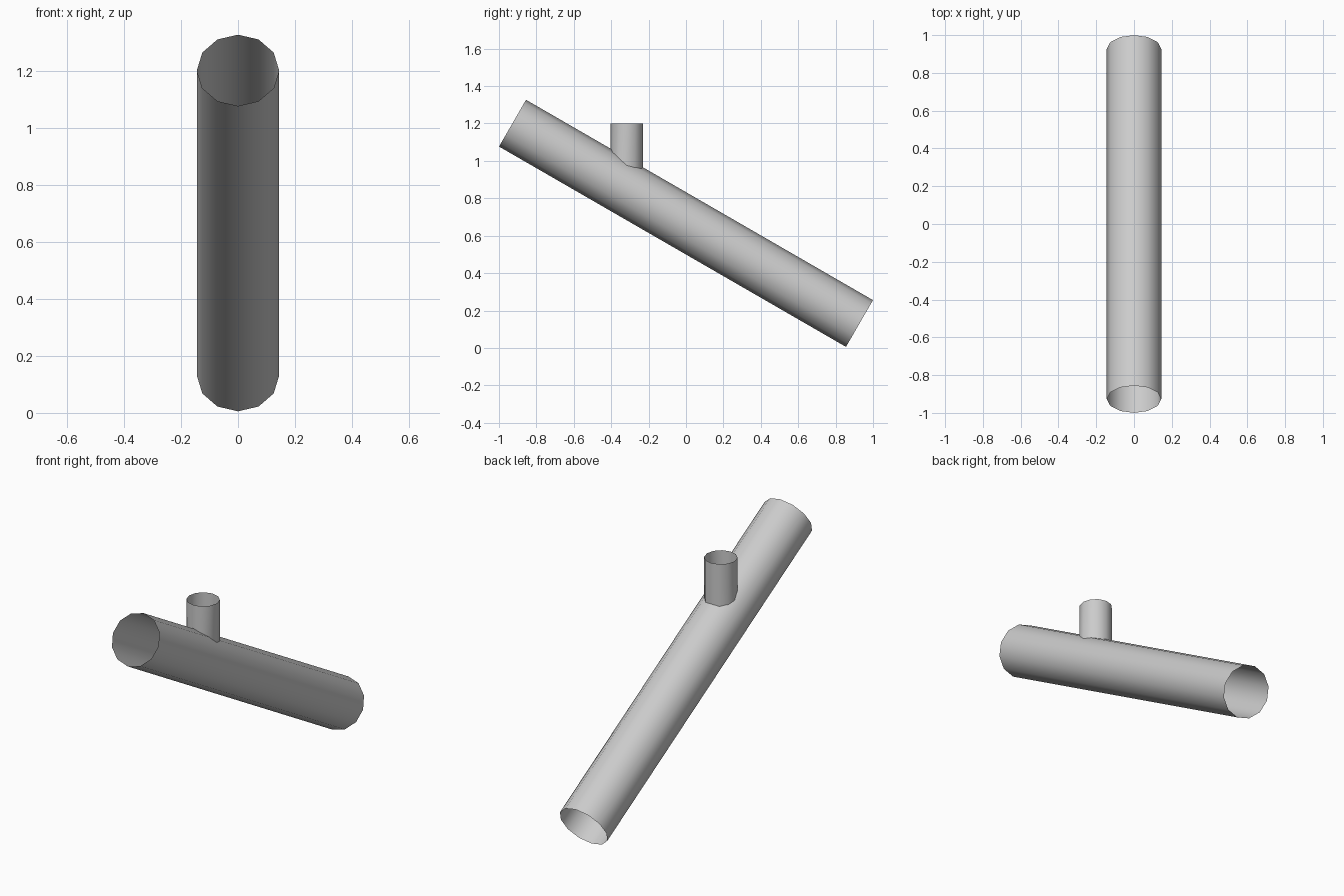
import bpy, bmesh, math
from mathutils import Vector

if "Cube" in bpy.data.objects:
    bpy.data.objects.remove(bpy.data.objects["Cube"])

SIDES = 12
R, HALF = 0.1443, 1.071          # main pipe radius and half length
TILT = math.radians(30)
MID_Z = 0.666
r, BRANCH_Y, BRANCH_TOP = 0.087, -0.316, 1.20

grey = bpy.data.materials.new("grey")
grey.diffuse_color = (0.6, 0.6, 0.6, 1)
grey.use_nodes = True
grey.node_tree.nodes["Principled BSDF"].inputs["Base Color"].default_value = grey.diffuse_color


def tube(name, ring_a, ring_b):
    """Open, smooth tube skinned between two rings of points."""
    bm = bmesh.new()
    a = [bm.verts.new(p) for p in ring_a]
    b = [bm.verts.new(p) for p in ring_b]
    for i in range(SIDES):
        j = (i + 1) % SIDES
        bm.faces.new((a[i], a[j], b[j], b[i])).smooth = True
    me = bpy.data.meshes.new(name)
    bm.to_mesh(me)
    bm.free()
    me.materials.append(grey)
    ob = bpy.data.objects.new(name, me)
    bpy.context.collection.objects.link(ob)
    return ob


circle = [(math.cos(t), math.sin(t)) for t in
          (2 * math.pi * i / SIDES for i in range(SIDES))]

# Sloping main pipe, high end at the front
axis = Vector((0, math.cos(TILT), -math.sin(TILT)))
up = Vector((0, math.sin(TILT), math.cos(TILT)))
side = Vector((1, 0, 0))
mid = Vector((0, 0, MID_Z))


def main_ring(d):
    return [mid + axis * d + (side * c + up * s) * R for c, s in circle]


tube("main_pipe", main_ring(HALF), main_ring(-HALF))


# Upright branch pipe, its foot following the main pipe's surface
def foot(x, y):
    height = math.sqrt(R * R - x * x) / math.cos(TILT)
    return MID_Z - y * math.tan(TILT) + height - 0.012


plan = [(c * r, BRANCH_Y + s * r) for c, s in circle]
tube("branch_pipe", [(x, y, foot(x, y)) for x, y in plan],
     [(x, y, BRANCH_TOP) for x, y in plan])
